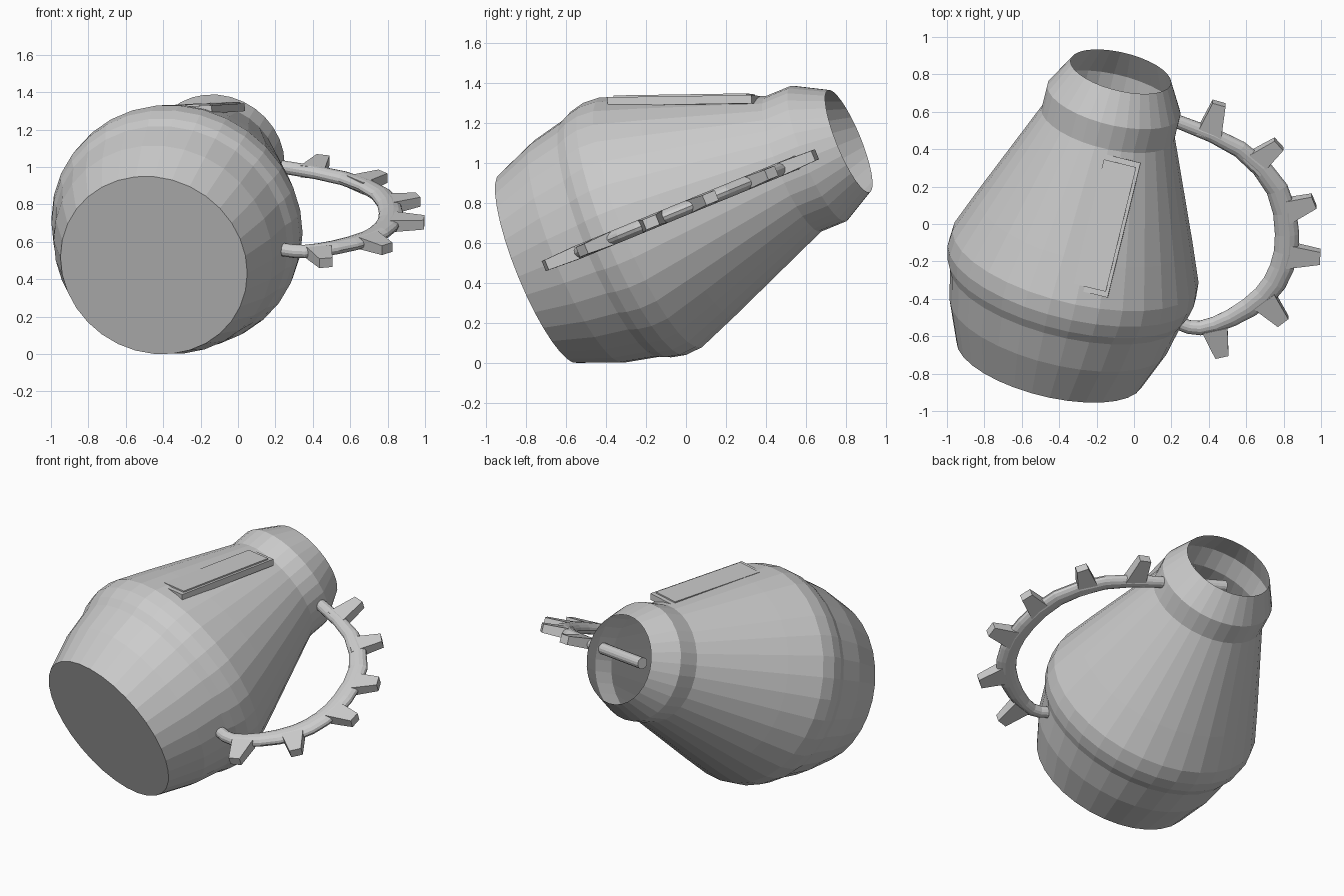
import bpy, bmesh, math
from mathutils import Vector, Matrix

cube = bpy.data.objects.get("Cube")
if cube:
    bpy.data.objects.remove(cube)

# One clay-grey material
grey = bpy.data.materials.new("light_grey")
grey.use_nodes = True
COLOR = (0.6, 0.6, 0.6, 1)
grey.diffuse_color = COLOR
grey.node_tree.nodes["Principled BSDF"].inputs["Base Color"].default_value = COLOR

# Jug frame: axis runs bottom to mouth, side points at the handle
BASE = Vector((-0.45, -0.735, 0.475))
AXIS = Vector((0.221, 0.903, 0.37)).normalized()
SIDE = (Vector((1, 0, 0)) - AXIS * AXIS.x).normalized()
NORM = AXIS.cross(SIDE)


def jug(t, q, n=0.0):
    """Point from distance along the axis, toward the handle, and off its plane."""
    return BASE + AXIS * t + SIDE * q + NORM * n


def finish(name, bm, fix_normals=True):
    if fix_normals:
        bmesh.ops.recalc_face_normals(bm, faces=bm.faces)
    mesh = bpy.data.meshes.new(name)
    bm.to_mesh(mesh)
    bm.free()
    mesh.materials.append(grey)
    obj = bpy.data.objects.new(name, mesh)
    bpy.context.collection.objects.link(obj)
    return obj


def loft(bm, rings, cap_start=True, cap_end=True):
    """Skin a list of equal-length point rings."""
    loops = [[bm.verts.new(p) for p in ring] for ring in rings]
    count = len(loops[0])
    for a, b in zip(loops, loops[1:]):
        for i in range(count):
            j = (i + 1) % count
            bm.faces.new((a[i], a[j], b[j], b[i]))
    if cap_start:
        bm.faces.new(loops[0])
    if cap_end:
        bm.faces.new(loops[-1])


def angles(count):
    return [2 * math.pi * i / count for i in range(count)]


# Body: open-mouthed turned shell
profile = [(0, 0.512), (0.225, 0.6), (0.405, 0.64), (0.455, 0.664), (0.53, 0.681),
           (0.62, 0.675), (0.84, 0.592), (1.41, 0.366), (1.55, 0.366), (1.717, 0.276)]
bm = bmesh.new()
loft(bm, [[jug(t, r * math.cos(a), r * math.sin(a)) for a in angles(32)]
          for t, r in profile], cap_end=False)
finish("jug_body", bm)

# Handle: swept oval tube, wider at its outermost part (t, q, half width)
path = [(1.56, -0.05, 0.036), (1.5, 0.377, 0.037), (1.42, 0.72, 0.048),
        (1.24, 0.965, 0.06), (1.0, 1.074, 0.065), (0.8, 1.09, 0.065),
        (0.622, 1.033, 0.062), (0.46, 0.89, 0.05), (0.366, 0.741, 0.04),
        (0.368, 0.619, 0.036), (0.41, 0.45, 0.036)]
pts = [Vector(p) for p in path]


def spline(i, f):
    """Catmull-Rom point between path points i and i + 1."""
    p0, p1 = pts[max(i - 1, 0)], pts[i]
    p2, p3 = pts[i + 1], pts[min(i + 2, len(pts) - 1)]
    return 0.5 * (2 * p1 + (p2 - p0) * f + (2 * p0 - 5 * p1 + 4 * p2 - p3) * f ** 2
                  + (3 * p1 - p0 - 3 * p2 + p3) * f ** 3)


dense = [spline(i, f) for i in range(len(pts) - 1) for f in (0, 0.5)] + [pts[-1]]
rings = []
for i, p in enumerate(dense):
    d = dense[min(i + 1, len(dense) - 1)] - dense[max(i - 1, 0)]
    across = Vector((-d.y, d.x)).normalized()
    rings.append([jug(p.x + across.x * p.z * math.cos(a), p.y + across.y * p.z * math.cos(a),
                      0.036 * math.sin(a)) for a in angles(14)])
bm = bmesh.new()
loft(bm, rings)
finish("handle", bm)

# Spikes: tapered blocks standing out from the handle (base, tip)
spikes = [((1.46, 0.54), (1.655, 0.553)), ((1.34, 0.8), (1.496, 0.917)),
          ((1.12, 1.03), (1.216, 1.173)), ((0.88, 1.1), (0.909, 1.276)),
          ((0.6, 1.04), (0.502, 1.165)), ((0.38, 0.82), (0.236, 0.89))]
for k, (base, tip) in enumerate(spikes):
    base, tip = Vector(base), Vector(tip)
    out = (tip - base).normalized()
    across = Vector((-out.y, out.x))
    rings = []
    for c, half, thick in ((base, 0.068, 0.034), (tip, 0.036, 0.027)):
        rings.append([jug(*(c + across * half * u), thick * v)
                      for u, v in ((-1, -1), (1, -1), (1, 1), (-1, 1))])
    bm = bmesh.new()
    loft(bm, rings)
    finish(f"handle_spike_{k + 1}", bm)

# Label: thick slab with a thinner inset plate on top
along = Vector((0.238, 0.971, 0.015)).normalized()
wide = Vector((0.971, -0.238, 0.03)).normalized()
up = wide.cross(along)
center = Vector((-0.155, -0.008, 1.311))
for name, size, lift in (("label_slab", (0.212, 0.742, 0.042), 0),
                         ("label_plate", (0.178, 0.685, 0.009), 0.0255)):
    turn = Matrix((wide, along, up)).transposed().to_4x4()
    place = Matrix.Translation(center + up * lift) @ turn @ Matrix.Diagonal((*size, 1))
    bm = bmesh.new()
    bmesh.ops.create_cube(bm, size=1, matrix=place)
    finish(name, bm)
